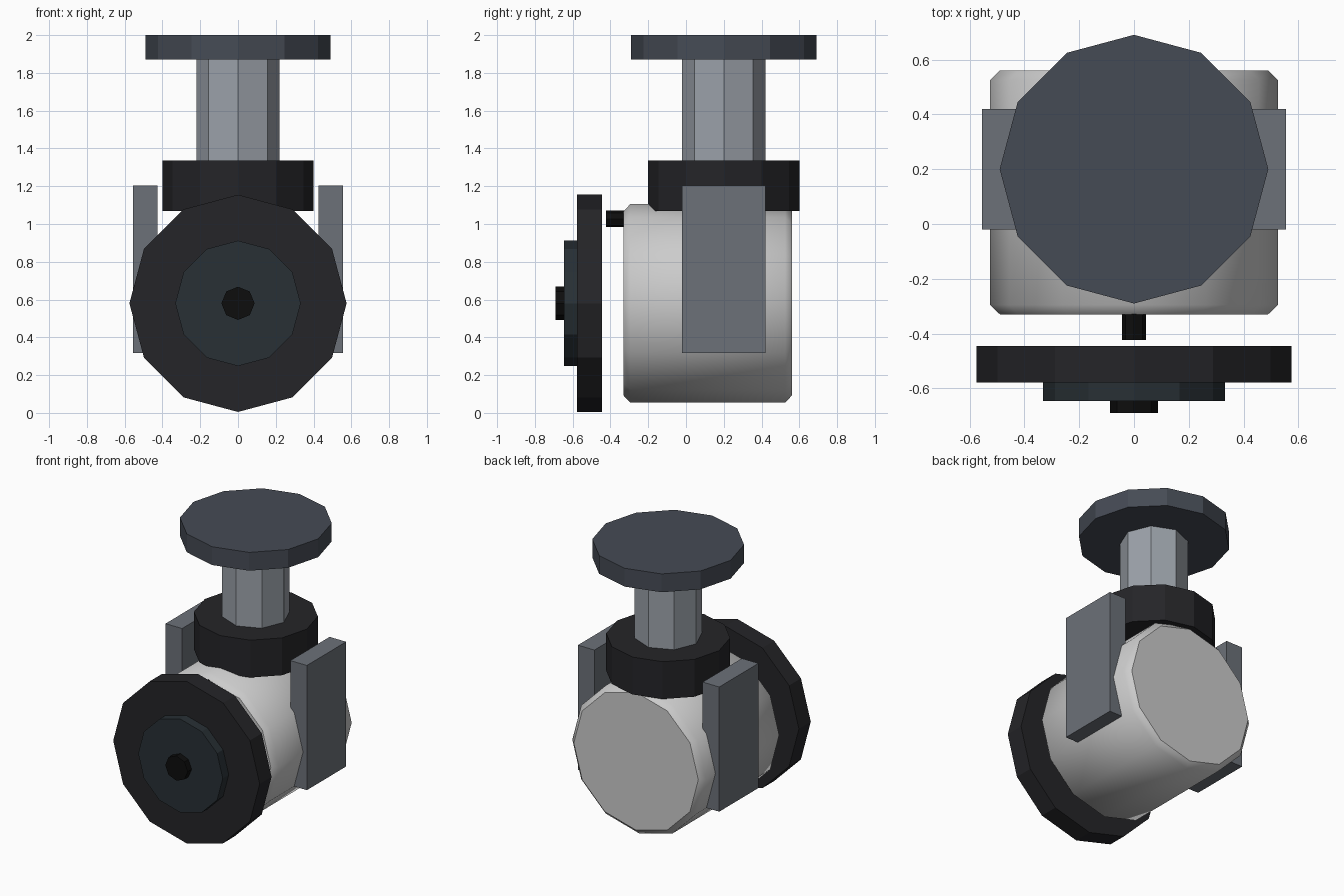
import bpy, bmesh
from math import radians
from mathutils import Matrix

if "Cube" in bpy.data.objects:
    bpy.data.objects.remove(bpy.data.objects["Cube"])


def paint(name, rgb):
    m = bpy.data.materials.new(name)
    m.diffuse_color = (*rgb, 1)
    m.use_nodes = True
    m.node_tree.nodes["Principled BSDF"].inputs["Base Color"].default_value = m.diffuse_color
    return m


slate = paint("slate", (0.06, 0.07, 0.09))
steel = paint("steel", (0.33, 0.36, 0.40))
plate_grey = paint("plate_grey", (0.15, 0.165, 0.19))
rubber = paint("rubber", (0.018, 0.018, 0.021))
dial_blue = paint("dial_blue", (0.021, 0.029, 0.035))
black = paint("black", (0.004, 0.004, 0.004))


def finish(name, bm, mat):
    me = bpy.data.meshes.new(name)
    bm.to_mesh(me)
    bm.free()
    ob = bpy.data.objects.new(name, me)
    bpy.context.collection.objects.link(ob)
    if mat:
        me.materials.append(mat)
    return ob


def drum(name, r, lo, hi, sides, mat, axis="Z", across=0.0, chamfer=0.0):
    """Prism between lo and hi along an axis; across = y (Z axis) or z (Y axis)."""
    bm = bmesh.new()
    bmesh.ops.create_cone(bm, cap_ends=True, segments=sides,
                          radius1=r, radius2=r, depth=hi - lo)
    if chamfer:
        rim = [e for e in bm.edges if any(len(f.verts) > 4 for f in e.link_faces)]
        bmesh.ops.bevel(bm, geom=rim, offset=chamfer, segments=1,
                        affect='EDGES', profile=0.5)
        # smooth wall and chamfer, flat end caps
        for f in bm.faces:
            f.smooth = len(f.verts) <= 4
    mid = (lo + hi) / 2
    if axis == "Z":
        m = Matrix.Translation((0, across, mid))
    else:
        m = Matrix.Translation((0, mid, across)) @ Matrix.Rotation(radians(90), 4, 'X')
    bmesh.ops.transform(bm, matrix=m, verts=bm.verts)
    return finish(name, bm, mat)


# Main body
drum("body", 0.525, -0.33, 0.56, 12, None, "Y", 0.58, chamfer=0.035)

# Upright stem with collar and cap
drum("collar", 0.40, 1.07, 1.335, 12, rubber, "Z", 0.2)
drum("stem", 0.22, 1.30, 1.90, 8, steel, "Z", 0.2)
drum("top_cap", 0.49, 1.87, 2.0, 12, slate, "Z", 0.2)

# Front wheel stack
drum("front_wheel", 0.575, -0.578, -0.445, 12, rubber, "Y", 0.58)
drum("wheel_dial", 0.332, -0.645, -0.56, 12, dial_blue, "Y", 0.58)
drum("wheel_hub", 0.088, -0.69, -0.62, 8, black, "Y", 0.58)

# Small peg between body and wheel
drum("peg", 0.044, -0.423, -0.30, 8, black, "Y", 1.027)

# Side plates
for side, s in (("left", -1), ("right", 1)):
    bm = bmesh.new()
    bmesh.ops.create_cube(bm, size=1, matrix=Matrix.Translation((s * 0.49, 0.2, 0.76))
                          @ Matrix.Diagonal((0.13, 0.44, 0.885, 1)))
    finish(side + "_plate", bm, plate_grey)
